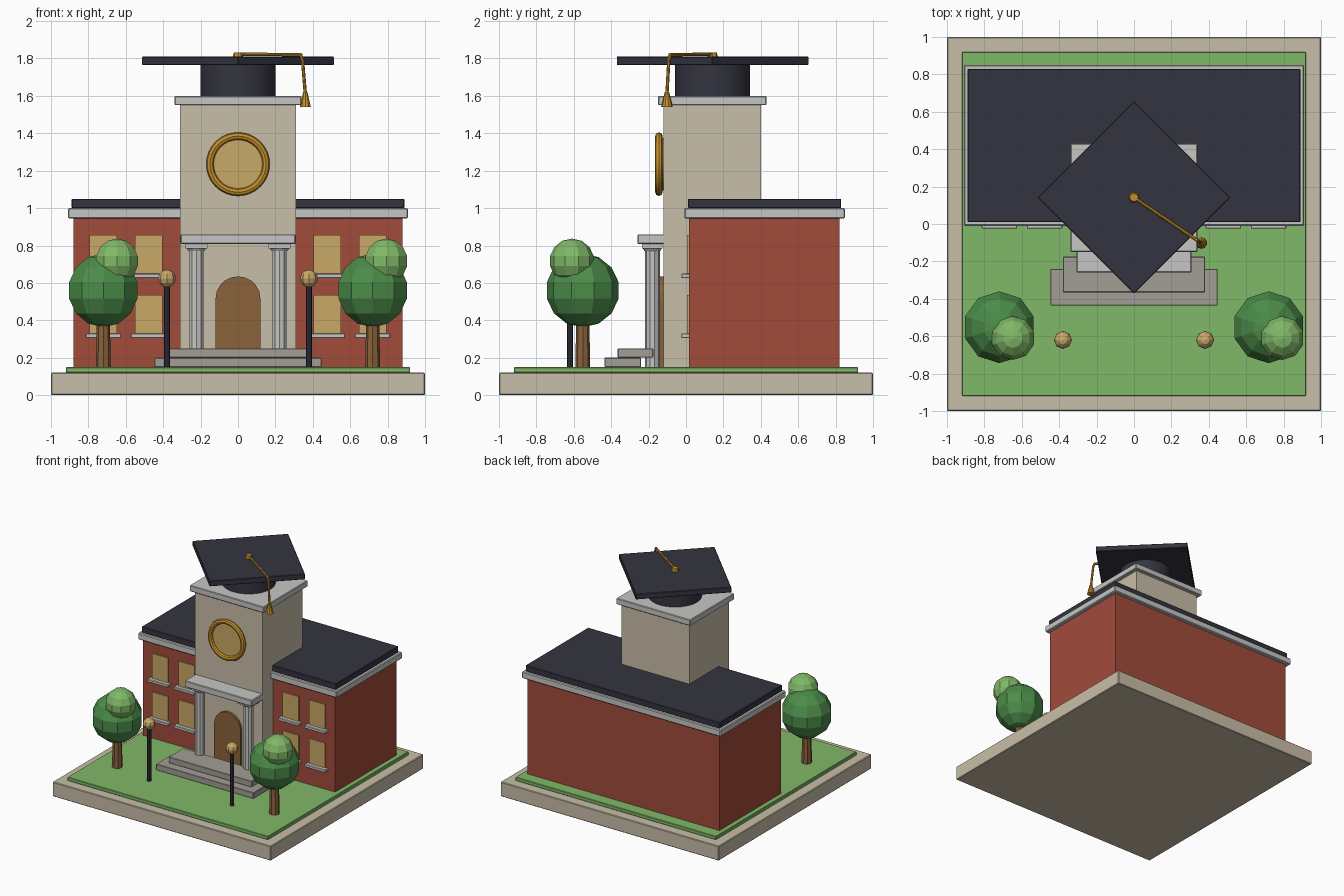
import bpy
import math
from mathutils import Vector

if "Cube" in bpy.data.objects:
    bpy.data.objects.remove(bpy.data.objects["Cube"], do_unlink=True)


def material(name, code):
    # hex sRGB to linear
    rgb = [int(code[i:i + 2], 16) / 255 for i in (0, 2, 4)]
    lin = [c / 12.92 if c < 0.04 else ((c + 0.055) / 1.055) ** 2.4 for c in rgb]
    m = bpy.data.materials.new(name)
    m.use_nodes = True
    m.diffuse_color = (*lin, 1)
    m.node_tree.nodes["Principled BSDF"].inputs["Base Color"].default_value = (*lin, 1)
    return m


STONE = material("tan stone", "c9bfa8")
GRASS = material("light green", "80b867")
LEAF = material("leaf green", "4b8c49")
BRICK = material("red brick", "a24c3b")
TRIM = material("pale grey trim", "c6c6c5")
STEP = material("step grey", "a39d95")
NAVY = material("dark navy", "343440")
GOLD = material("gold", "c6922b")
GLOW = material("warm glass", "c9a967")
WOOD = material("brown wood", "8a623a")


def finish(name, mat, smooth=False):
    ob = bpy.context.object
    ob.name = name
    ob.data.materials.clear()
    ob.data.materials.append(mat)
    if smooth:
        bpy.ops.object.shade_smooth_by_angle(angle=math.radians(40))
    return ob


def box(name, mat, x, y, z, bevel=0.0):
    """Box from (min, max) ranges."""
    r = (x, y, z)
    bpy.ops.mesh.primitive_cube_add(size=1, location=[(a + b) / 2 for a, b in r])
    ob = finish(name, mat)
    ob.scale = [b - a for a, b in r]
    bpy.ops.object.transform_apply(location=False, rotation=False, scale=True)
    if bevel:
        mod = ob.modifiers.new("bevel", "BEVEL")
        mod.width = bevel
        mod.segments = 1
    return ob


def rod(name, mat, p, q, r1, r2=None, sides=12, smooth=False):
    """Cylinder or cone between two points."""
    p, q = Vector(p), Vector(q)
    d = q - p
    bpy.ops.mesh.primitive_cone_add(vertices=sides, radius1=r1, radius2=r1 if r2 is None else r2,
                                    depth=d.length, location=(p + q) / 2,
                                    rotation=d.to_track_quat("Z", "Y").to_euler())
    return finish(name, mat, smooth)


def ball(name, mat, centre, r, sides=10, rings=7):
    bpy.ops.mesh.primitive_uv_sphere_add(segments=sides, ring_count=rings, radius=r, location=centre)
    return finish(name, mat)


# Ground
box("plinth", STONE, (-1, 1), (-1, 1), (0, 0.12), 0.005)
box("lawn", GRASS, (-0.92, 0.92), (-0.92, 0.92), (0.12, 0.15), 0.004)

# Main building
box("brick_hall", BRICK, (-0.88, 0.88), (0.015, 0.82), (0.15, 0.95))
box("hall_cornice", TRIM, (-0.91, 0.91), (-0.01, 0.85), (0.945, 1.0), 0.006)
box("hall_roof", NAVY, (-0.89, 0.89), (0.01, 0.83), (1.0, 1.05), 0.004)

# Windows with sills
for x in (-0.72, -0.478, 0.478, 0.72):
    for z in (0.33, 0.65):
        box("window", GLOW, (x - 0.073, x + 0.073), (0.006, 0.015), (z, z + 0.205))
        box("window_sill", TRIM, (x - 0.095, x + 0.095), (-0.025, 0.03), (z - 0.025, z), 0.004)

# Tower
box("tower", STONE, (-0.31, 0.31), (-0.12, 0.40), (0.15, 1.55))
box("tower_cornice", TRIM, (-0.34, 0.34), (-0.15, 0.43), (1.55, 1.6), 0.005)

# Round window on the tower
rod("round_window_pane", GLOW, (0, -0.11, 1.235), (0, -0.14, 1.235), 0.14, sides=32)
bpy.ops.mesh.primitive_torus_add(major_radius=0.15, minor_radius=0.02, major_segments=32,
                                 minor_segments=8, location=(0, -0.145, 1.235),
                                 rotation=(math.pi / 2, 0, 0))
finish("round_window_ring", GOLD, True)

# Arched door: one extruded profile
outline = [(-0.12, 0.15), (0.12, 0.15)]
for i in range(11):
    a = math.pi * i / 10
    outline.append((0.12 * math.cos(a), 0.515 + 0.12 * math.sin(a)))
n = len(outline)
verts = [(x, y, z) for y in (-0.14, -0.11) for x, z in outline]
faces = [tuple(range(n)), tuple(reversed(range(n, 2 * n)))]
faces += [(i, i + n, (i + 1) % n + n, (i + 1) % n) for i in range(n)]
mesh = bpy.data.meshes.new("door")
mesh.from_pydata(verts, [], faces)
mesh.materials.append(WOOD)
bpy.context.collection.objects.link(bpy.data.objects.new("door", mesh))

# Portico and steps
box("portico_beam", TRIM, (-0.308, 0.308), (-0.26, -0.11), (0.808, 0.86), 0.005)
for x in (-0.222, 0.222):
    rod("column", TRIM, (x, -0.18, 0.15), (x, -0.18, 0.78), 0.04, sides=10)
    rod("column_neck", TRIM, (x, -0.18, 0.77), (x, -0.18, 0.79), 0.042, 0.055, 12)
    box("column_cap", TRIM, (x - 0.06, x + 0.06), (-0.235, -0.125), (0.785, 0.81))
box("lower_step", STEP, (-0.447, 0.447), (-0.435, -0.24), (0.15, 0.2), 0.003)
box("upper_step", STEP, (-0.38, 0.38), (-0.365, -0.175), (0.2, 0.25), 0.003)

# Academic cap on top of the tower
CY = 0.142
rod("cap_band", NAVY, (0, CY, 1.6), (0, CY, 1.77), 0.2, sides=32, smooth=True)
side = 0.515 / math.sqrt(2)
board = box("cap_board", NAVY, (-side, side), (CY - side, CY + side), (1.765, 1.81), 0.004)
board.rotation_euler.z = math.pi / 4

# Button, cord and tassel
rod("cap_button", GOLD, (0, CY, 1.805), (0, CY, 1.833), 0.03, 0.022, 8)
path = [(0, CY, 1.823), (0.335, -0.085, 1.82), (0.345, -0.092, 1.79), (0.36, -0.102, 1.61)]
for a, b in zip(path, path[1:]):
    rod("tassel_cord", GOLD, a, b, 0.009, sides=8)
    ball("cord_joint", GOLD, b, 0.0095, 8, 6)
rod("tassel", GOLD, (0.36, -0.102, 1.54), (0.36, -0.102, 1.62), 0.031, 0.012, 10)

# Trees and lamps
for s in (-1, 1):
    x = 0.72 * s
    rod("tree_trunk", WOOD, (x, -0.552, 0.15), (x, -0.552, 0.45), 0.04, 0.034, 8)
    ball("tree_crown", LEAF, (x, -0.552, 0.56), 0.197)
    ball("tree_top_tuft", GRASS, (x + 0.073, -0.61, 0.717), 0.12)
    x = 0.38 * s
    rod("lamp_post", NAVY, (x, -0.62, 0.15), (x, -0.62, 0.59), 0.016, sides=8)
    ball("lamp_globe", GLOW, (x, -0.62, 0.623), 0.048, 8, 6)
